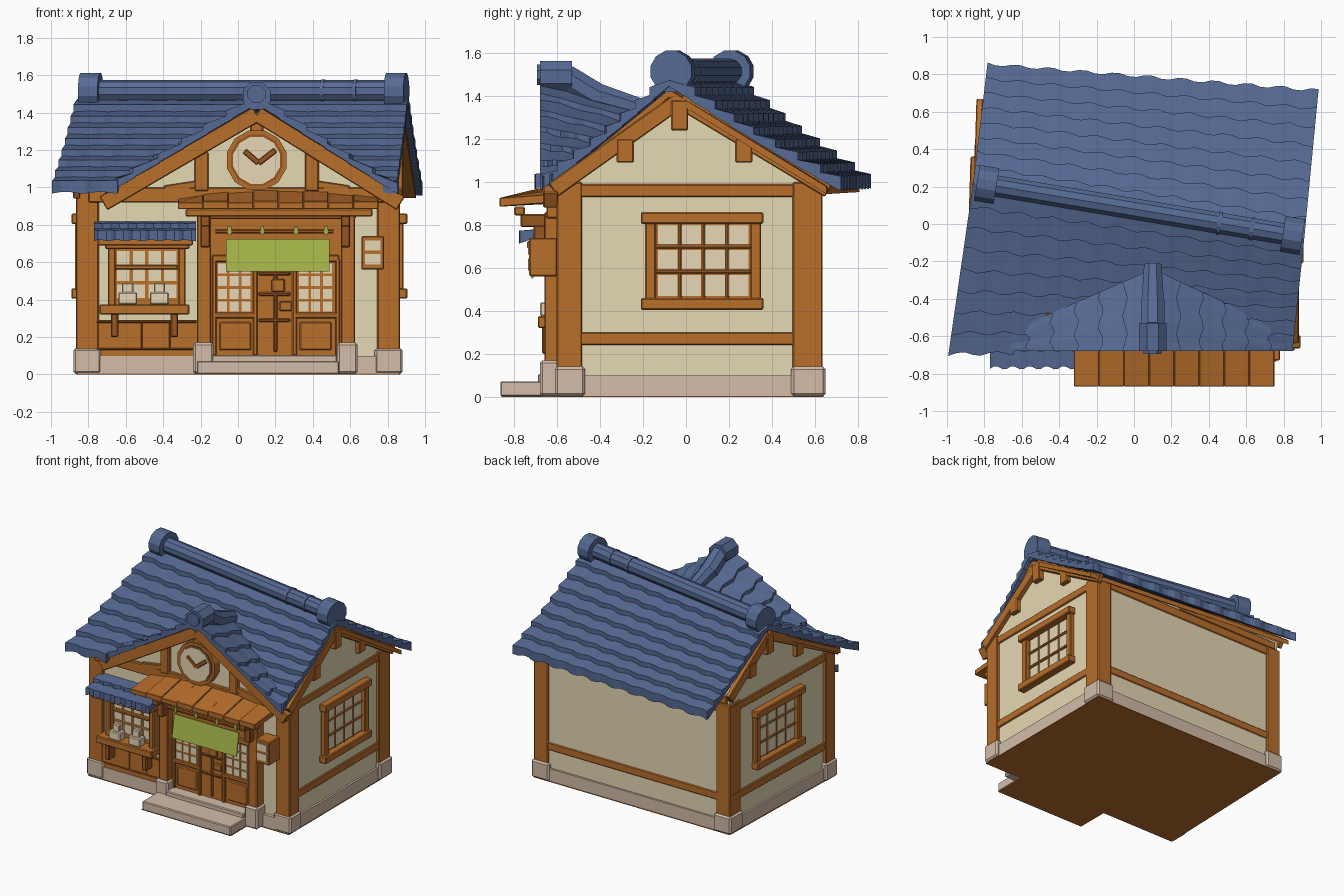
import bpy, bmesh, math
from mathutils import Vector, Matrix

cube = bpy.data.objects.get("Cube")
if cube:
    bpy.data.objects.remove(cube)


def material(name, rgb):
    linear = [((c / 255 + .055) / 1.055) ** 2.4 for c in rgb] + [1]
    mat = bpy.data.materials.new(name)
    mat.use_nodes = True
    mat.diffuse_color = linear
    mat.node_tree.nodes["Principled BSDF"].inputs["Base Color"].default_value = linear
    return mat


blue = material("roof blue", (86, 106, 148))
wood = material("warm wood", (184, 110, 43))
dark = material("dark wood", (152, 86, 33))
cream = material("cream plaster", (229, 216, 179))
paper = material("paper pane", (233, 217, 182))
stone = material("pale stone", (211, 188, 169))
green = material("green cloth", (164, 180, 72))


# ---- helpers ----
def finish(name, bm, mat, bevel=0):
    bmesh.ops.recalc_face_normals(bm, faces=bm.faces)
    mesh = bpy.data.meshes.new(name)
    bm.to_mesh(mesh)
    bm.free()
    mesh.materials.append(mat)
    obj = bpy.data.objects.new(name, mesh)
    bpy.context.collection.objects.link(obj)
    if bevel:
        mod = obj.modifiers.new("soft edge", "BEVEL")
        mod.width, mod.segments = bevel, 1
    return obj


def skin(bm, rings):
    rows = [[bm.verts.new(p) for p in ring] for ring in rings]
    n = len(rows[0])
    for a, b in zip(rows, rows[1:]):
        for i in range(n):
            j = (i + 1) % n
            bm.faces.new((a[i], a[j], b[j], b[i]))
    bm.faces.new(rows[0])
    bm.faces.new(rows[-1][::-1])


def loft(name, rings, mat, bevel=0):
    bm = bmesh.new()
    skin(bm, rings)
    return finish(name, bm, mat, bevel)


def between(first, last, steps=12):
    """Rings blended evenly from first to last, so twisted surfaces stay smooth."""
    return [[Vector(a).lerp(Vector(b), i / steps) for a, b in zip(first, last)]
            for i in range(steps + 1)]


def boxes(name, mat, *spans, bevel=.006):
    bm = bmesh.new()
    for x0, x1, y0, y1, z0, z1 in spans:
        skin(bm, [[(x, y0, z0), (x, y1, z0), (x, y1, z1), (x, y0, z1)] for x in (x0, x1)])
    return finish(name, bm, mat, bevel)


def tube(name, p0, p1, radius, mat, sides=10, end_radius=None):
    p0, p1 = Vector(p0), Vector(p1)
    turn = (p1 - p0).to_track_quat("Z", "Y")
    ring = [Vector((math.cos(a), math.sin(a), 0)) for a in
            (math.tau * (i + .5) / sides for i in range(sides))]
    return loft(name, [[p + turn @ (v * r) for v in ring]
                       for p, r in ((p0, radius), (p1, end_radius or radius))], mat)


def beam(name, p0, p1, across, height, mat):
    """Straight timber; across is its thickness vector."""
    p0, p1, across = Vector(p0), Vector(p1), Vector(across) / 2
    up = (p1 - p0).cross(across).normalized() * height / 2
    return loft(name, [[p + across + up, p + across - up, p - across - up, p - across + up]
                       for p in (p0, p1)], mat, .005)


def panes(name, a0, a1, z0, z1, cols, rows, place, gap=.018):
    """Grid of thin plates; place turns an along-span and a height span into a box."""
    w, h = (a1 - a0) / cols, (z1 - z0) / rows
    return boxes(name, paper, *[place(a0 + i * w + gap / 2, a0 + (i + 1) * w - gap / 2,
                                      z0 + j * h + gap / 2, z0 + (j + 1) * h - gap / 2)
                                for i in range(cols) for j in range(rows)], bevel=0)


def tiles(name, top, bottom, rows, waves, spans=lambda r: [(0, 1)], sag=.01, lip=.045):
    """Overlapping wavy tile courses between a top edge and a bottom edge."""
    (a0, a1), (b0, b1) = [[Vector(p) for p in edge] for edge in (top, bottom)]
    bm = bmesh.new()
    for r in range(rows):
        for u0, u1 in spans(r):
            steps = max(2, round((u1 - u0) * waves * 4))
            rings = []
            for i in range(steps + 1):
                u = u0 + (u1 - u0) * i / steps
                wave = math.cos(math.tau * waves * u + r)

                def at(t, lift):
                    p = a0.lerp(a1, u).lerp(b0.lerp(b1, u), t)
                    p.z += lift - sag * 4 * t * (1 - t)
                    return p
                t0, t1 = r / rows, (r + 1.15 + .1 * wave) / rows
                rings.append([at(t0, .004), at(t1, lip + .006 * wave), at(t1, -.02), at(t0, -.025)])
            skin(bm, rings)
    return finish(name, bm, blue)


# ---- house body: skewed gable, right wall slightly out of square ----
LEFT, RIGHT, FRONT, BACK = -.825, .845, -.58, .62
LEAN = {-1: .03, 1: 0}
gables = {-1: [(FRONT, 1.0), (.19, 1.39), (BACK, 1.08)],
          1: [(FRONT, .99), (-.03, 1.38), (BACK, .99)]}
loft("plaster_walls", between(*[[(x + LEAN[s] * y, y, z) for y, z in
                                 [(FRONT, .05)] + gables[s] + [(BACK, .05)]]
                                for s, x in ((-1, LEFT), (1, RIGHT))]), cream)


def ground_slab(name, mat, grow, z0, z1):
    y0, y1 = FRONT - grow - .01, BACK + grow
    loft(name, [[(LEFT - grow + LEAN[-1] * y0, y0, z), (RIGHT + grow, y0, z),
                 (RIGHT + grow, y1, z), (LEFT - grow + LEAN[-1] * y1, y1, z)] for z in (z0, z1)], mat)


ground_slab("floor", wood, .02, 0, .004)
ground_slab("foundation", stone, .015, .003, .1)
boxes("step_underside", wood, (-.23, .54, -.86, -.6, 0, .004), bevel=0)
corners = [(-.88, -.73, -.61, -.47), (.73, .88, -.61, -.47), (-.837, -.69, .49, .65), (.73, .88, .49, .65)]
boxes("corner_stones", stone, *[(*c, .003, .14) for c in corners], bevel=.012)
inset = .014
boxes("corner_posts", wood, *[(a + inset, b - inset, c + inset / 2, d - inset, .13, 1) for a, b, c, d in corners])
boxes("back_rails", wood, *[(-.79, RIGHT, BACK, .632, *zs) for zs in ((.24, .3), (.93, 1.0))])
boxes("back_fill_beam", wood, (-.79, .1, .6, .628, 1.0, 1.06))

# ---- gable sides, same on both ends ----
for s, side, wall in ((-1, "right", LEFT), (1, "left", RIGHT)):
    def out(depth):
        return wall + s * depth
    parts = [boxes(side + "_rails", wood, *[(wall, out(.017), FRONT, BACK, *zs) for zs in ((.24, .3), (.93, .99))])]
    front_end, peak, back_end = [Vector((out(.02), y, z)) for y, z in gables[s]]
    for end, label in ((front_end, "front"), (back_end, "back")):
        mid = peak.lerp(end, .46)
        parts += [beam(f"{side}_{label}_bargeboard", peak, end + (end - peak) * .07, (.035, 0, 0), .075, wood),
                  boxes(f"{side}_{label}_purlin", wood,
                        (wall, out(.04), mid.y - .04, mid.y + .04, mid.z - .11, mid.z))]
    parts += [
        boxes(side + "_ridge_purlin", wood, (wall, out(.045), peak.y - .04, peak.y + .04, peak.z - .14, peak.z)),
        boxes(side + "_window_back", wood, (wall, out(.007), -.17, .33, .43, .83), bevel=0),
        boxes(side + "_window_frame", wood, *[(wall, out(.04), *ys, .44, .82) for ys in ((-.19, -.14), (.3, .35))],
              *[(wall, out(.06), -.21, .36, *zs) for zs in ((.805, .86), (.405, .46))]),
        boxes(side + "_window_bars", wood, *[(wall, out(.019), -.15, .31, z, z + .018) for z in (.575, .69)],
              *[(wall, out(.016), y, y + .016, .45, .82) for y in (-.035, .075, .185)]),
        panes(side + "_window_panes", -.14, .3, .46, .81, 4, 3,
              lambda a, b, c, d: (wall, out(.013), a, b, c, d))]
    shear = Matrix.Identity(4)
    shear[0][1] = LEAN[s]
    for part in parts:
        part.data.transform(shear)

# ---- main roof ----
ridge = [(-.86, .22, 1.47), (.91, -.08, 1.47)]
front_eave = [(-.99, -.68, 1.0), (.85, -.655, 1.0)]
back_eave = [(-.785, .845, 1.0), (.985, .7, .99)]
tiles("back_tiles", ridge, back_eave, 8, 10)
gaps = {6: [(0, .27), (.88, 1)], 7: [(0, .19), (.96, 1)]}
tiles("front_tiles", ridge, front_eave, 8, 10, lambda r: gaps.get(r, [(0, 1)]))
deck = []
for k in (0, 1):
    top, front, back = [Vector(edge[k]) + Vector((.03 - .06 * k, 0, -.04))
                        for edge in (ridge, front_eave, back_eave)]
    front = top.lerp(front, .86)
    back = top.lerp(back, .94)
    low = Vector((0, 0, -.035))
    deck.append([front, top, back, back + low, top + low, front + low])
loft("roof_deck", between(*deck), wood)

# ridge roll with round end caps and joint bands
r0, r1 = Vector((-.84, .22, 1.515)), Vector((.9, -.07, 1.515))
tube("ridge_roll", r0, r1, .06, blue)
for name, a, b, rad in (("ridge_cap_right", 0, .06, .1), ("ridge_cap_left", .94, 1, .1),
                        ("ridge_band_a", .74, .75, .065), ("ridge_band_b", .84, .85, .065)):
    tube(name, r0.lerp(r1, a), r0.lerp(r1, b), rad, blue, 12)

# ---- front dormer ----
MID = .1
apex, rear = (MID, -.68, 1.47), (MID, -.24, 1.34)
for s, x, label in ((-1, -.68, "right"), (1, .83, "left")):
    tiles(f"dormer_{label}_tiles", [apex, rear], [(x, -.68, 1.0), (x, -.58, 1.02)], 6, 2, sag=0, lip=.035)
    beam(f"dormer_{label}_bargeboard", (MID, -.63, 1.393), (x + s * .04, -.63, .915), (0, .07, 0), .085, wood)
    post = MID + s * .295
    boxes(f"dormer_{label}_post", wood, (post - .037, post + .037, -.63, -.59, .98, 1.19))
    beam(f"dormer_{label}_strut", (post, -.61, 1.02), (post + s * .2, -.61, .99), (0, .03, 0), .04, wood)
loft("dormer_wall", [[(-.66, y, .94), (MID, y, 1.4), (.8, y, .94)] for y in (-.6, -.54)], cream)
boxes("dormer_tie_beam", wood, (-.8, .8, -.625, -.56, .92, 1.0))
boxes("dormer_king_post", wood, (MID - .035, MID + .035, -.65, -.59, 1.28, 1.37))
tube("dormer_ridge_front", (MID, -.56, 1.485), (MID, -.42, 1.4), .068, blue, 8)
tube("dormer_ridge_rear", (MID, -.43, 1.405), (MID, -.22, 1.345), .066, blue, 8, .05)
tube("dormer_cap", (MID, -.68, 1.49), (MID, -.53, 1.49), .08, blue, 8)
tube("dormer_cap_boss", (MID, -.695, 1.5), (MID, -.67, 1.5), .052, blue, 8)

# clock
tube("clock_rim", (MID, -.66, 1.145), (MID, -.59, 1.145), .165, wood, 12)
tube("clock_inner_rim", (MID, -.666, 1.145), (MID, -.65, 1.145), .143, dark, 12)
tube("clock_face", (MID, -.672, 1.145), (MID, -.65, 1.145), .13, paper, 12)
for name, x, z in (("hour_hand", .035, 1.195), ("minute_hand", .2, 1.2)):
    beam(name, (MID + .01, -.675, 1.13), (x, -.675, z), (0, .008, 0), .03, dark)

# ---- porch ----
boxes("porch_steps", stone, (-.22, .54, -.865, -.6, .003, .072), (-.14, .53, -.69, -.58, .06, .105))
boxes("porch_post_stones", stone, (-.24, -.13, -.68, -.57, .003, .17), (.53, .64, -.68, -.57, .003, .17), bevel=.012)
boxes("porch_posts", wood, (-.22, -.145, -.66, -.57, .16, .86), (.55, .625, -.66, -.57, .16, .86))
boxes("porch_brackets", dark, *[(x, x + .05, -.77, -.62, .79, .85) for x in (-.2, .55)],
      *[(x, x + .05, -.71, -.62, .68, .8) for x in (-.2, .55)])
boxes("porch_beams", wood, (-.28, .72, -.8, -.75, .845, .885), (-.22, .63, -.65, -.58, .83, .93))
planks = 8
for i in range(planks):
    lift = .006 * (i % 2)
    edges = []
    for k in (i, i + 1):
        u = 2 * k / planks - 1
        x, rise = .215 + .535 * u, .94 + .045 * (1 - u * u) + lift
        edges.append([(x, -.868, .885), (x, -.868, .92 + lift), (x, -.6, rise), (x, -.6, rise - .04)])
    loft("porch_roof_plank", edges, wood, .003)

# ---- entrance doors ----
boxes("door_wall", wood, (-.15, .56, -.6, -.57, .1, .86), bevel=0)
boxes("door_stiles", wood, *[(x, x + .025, -.615, -.59, .1, .62) for x in (-.14, .08, .29, .52)],
      (-.14, .54, -.615, -.59, .6, .64), (-.14, .1, -.615, -.59, .3, .33), (.3, .54, -.615, -.59, .3, .33))
boxes("door_lower_panels", wood, (-.1, .07, -.606, -.59, .13, .28), (.33, .5, -.606, -.59, .13, .28))
boxes("door_centre_rails", dark, *[(.11, .28, -.608, -.59, z, z + .02) for z in (.28, .42, .53)],
      (.19, .21, -.608, -.59, .12, .55))
boxes("door_handle_blocks", wood, (.18, .25, -.62, -.59, .44, .51), (.22, .29, -.62, -.59, .34, .39))
for x, label in ((-.115, "right"), (.32, "left")):
    panes(f"door_{label}_panes", x, x + .19, .33, .6, 3, 4, lambda a, b, c, d: (a, b, -.607, -.59, c, d), gap=.014)

# hanging cloth on a rod
tube("curtain_rod", (-.12, -.69, .765), (.51, -.69, .765), .013, dark, 8)
loft("green_curtain", [[(x, -.69, .725), (x, -.72, .55), (x, -.712, .55), (x, -.682, .725)]
                       for x in (-.065, .49)], green)
boxes("curtain_loops", green, *[(x, x + .02, -.705, -.675, .745, .79) for x in (-.055, .12, .3, .46)], bevel=0)

# lantern box
boxes("lantern_box", wood, (.66, .78, -.73, -.6, .56, .74))
panes("lantern_panes", .67, .77, .58, .725, 1, 2, lambda a, b, c, d: (a, b, -.736, -.72, c, d))

# ---- shop window ----
boxes("wainscot", wood, (-.77, -.21, -.6, -.57, .1, .29), bevel=0)
boxes("wainscot_rails", dark, *[(-.76, -.22, -.604, -.59, z, z + .012) for z in (.13, .275)],
      *[(x, x + .01, -.604, -.59, .13, .28) for x in (-.52, -.37)])
boxes("shop_window_back", wood, (-.68, -.3, -.592, -.57, .34, .72), bevel=0)
boxes("shop_window_frame", wood, (-.695, -.655, -.64, -.57, .35, .74), (-.32, -.28, -.64, -.57, .35, .74),
      (-.71, -.26, -.65, -.57, .67, .73), (-.66, -.32, -.61, -.57, .56, .585))
boxes("shop_sill", wood, (-.74, -.26, -.69, -.57, .32, .375))
boxes("sill_brackets", dark, *[(x, x + .04, -.67, -.57, .2, .33) for x in (-.68, -.36)])
panes("shop_panes", -.655, -.32, .4, .67, 4, 3, lambda a, b, c, d: (a, b, -.6, -.58, c, d))
for x in (-.59, -.42):
    boxes("sill_pot", paper, (x - .05, x + .05, -.68, -.61, .375, .44), (x - .03, x + .03, -.66, -.63, .43, .49))
tiles("shop_awning", [(-.77, -.57, .815), (-.225, -.57, .815)],
      [(-.77, -.755, .742), (-.225, -.755, .742)], 2, 6, sag=0, lip=.035)
boxes("awning_support", wood, (-.75, -.24, -.74, -.57, .69, .725))
